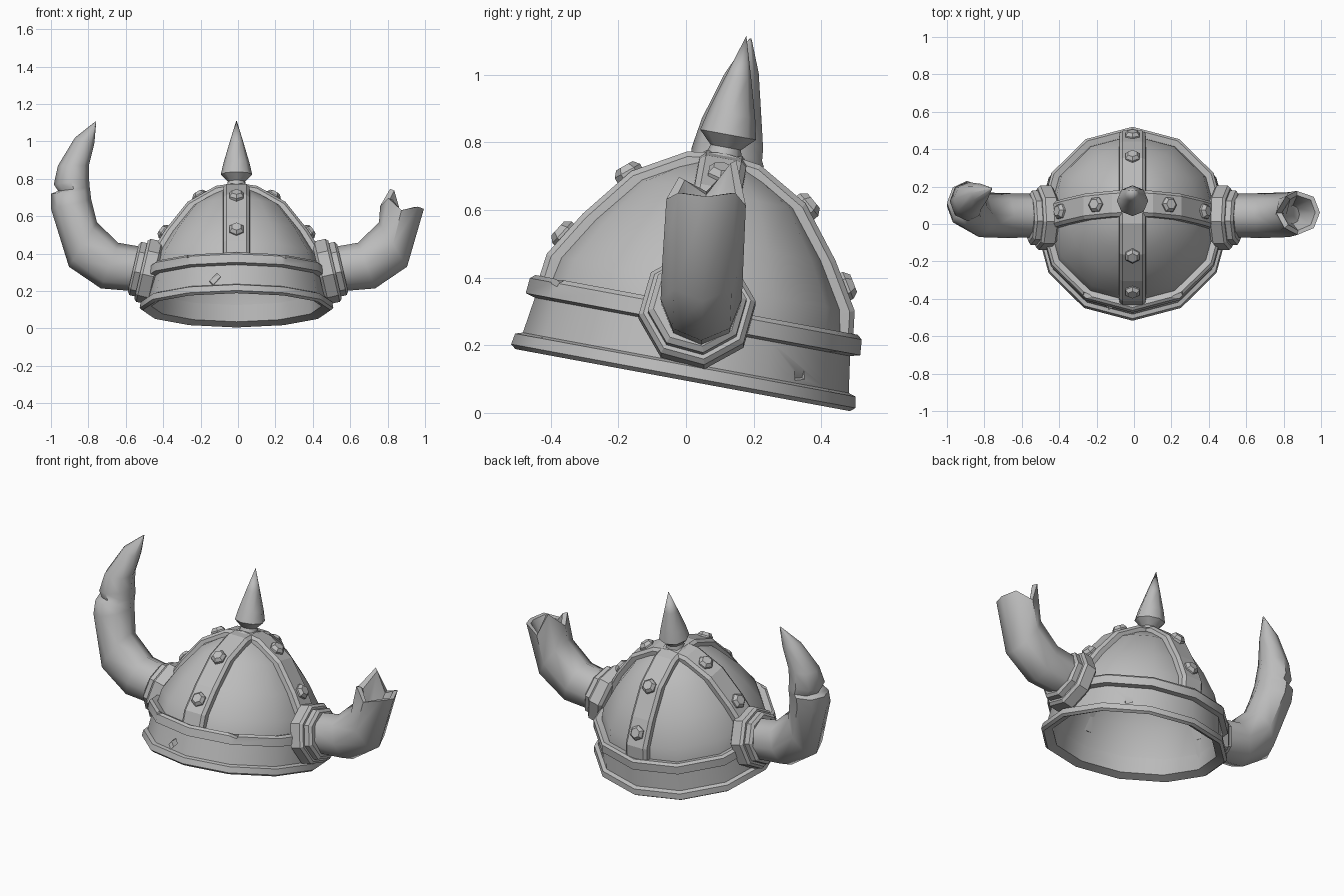
import bpy, bmesh, math
from mathutils import Matrix, Vector, Euler

if "Cube" in bpy.data.objects:
    bpy.data.objects.remove(bpy.data.objects["Cube"])

metal = bpy.data.materials.new("plain_grey")
metal.diffuse_color = (0.5, 0.5, 0.5, 1)
metal.use_nodes = True
metal.node_tree.nodes["Principled BSDF"].inputs["Base Color"].default_value = metal.diffuse_color

# The helmet leans back: parts are built upright, then tilted by this matrix
TILT = Matrix.Translation((-0.008, -0.01, 0.097)) @ Matrix.Rotation(math.radians(-10.5), 4, 'X')


def smooth_shade(ob, angle):
    bpy.ops.object.select_all(action='DESELECT')
    ob.select_set(True)
    bpy.context.view_layer.objects.active = ob
    bpy.ops.object.shade_smooth_by_angle(angle=math.radians(angle))


def make(name, verts, faces, matrix=TILT, smooth=None):
    me = bpy.data.meshes.new(name)
    me.from_pydata([tuple(matrix @ Vector(v)) for v in verts], [], faces)
    bm = bmesh.new()
    bm.from_mesh(me)
    bmesh.ops.remove_doubles(bm, verts=bm.verts, dist=1e-5)
    bmesh.ops.recalc_face_normals(bm, faces=bm.faces)
    bm.to_mesh(me)
    bm.free()
    me.materials.append(metal)
    ob = bpy.data.objects.new(name, me)
    bpy.context.collection.objects.link(ob)
    if smooth:
        smooth_shade(ob, smooth)
    return ob


def bridge(rings, n, loop=False):
    """Quads between consecutive rings of n vertices."""
    m = len(rings)
    return [(i * n + j, i * n + (j + 1) % n, (i + 1) % m * n + (j + 1) % n, (i + 1) % m * n + j)
            for i in range(m if loop else m - 1) for j in range(n)]


def lathe(name, profile, n, matrix=TILT, loop=False, smooth=None, turn=0.0):
    """Turn a (radius, height) profile around the z axis."""
    rings = [[(r * math.cos(turn + math.tau * j / n), r * math.sin(turn + math.tau * j / n), z)
              for j in range(n)] for r, z in profile]
    faces = bridge(rings, n, loop)
    if not loop:
        # flat caps, except where the profile closes to a point
        if profile[0][0] > 1e-4:
            faces.append(tuple(range(n)))
        if profile[-1][0] > 1e-4:
            faces.append(tuple(range((len(rings) - 1) * n, len(rings) * n)))
    return make(name, [v for r in rings for v in r], faces, matrix, smooth)


# Dome shell with an inner surface
dome = [(.46, .18), (.437, .29), (.357, .42), (.245, .56), (.1, .643), (0, .66),
        (0, .637), (.1, .62), (.232, .54), (.34, .405), (.418, .28), (.45, .1), (.455, .03), (.465, .03)]
lathe("dome", dome, 12, loop=True, smooth=35)

# Brow band with raised lower rim and upper ring
band_profile = [(.455, .022), (.503, 0), (.518, .012), (.512, .045), (.49, .052), (.474, .16),
                (.503, .168), (.499, .214), (.485, .226), (.44, .212)]
band = lathe("brow_band", band_profile, 12, loop=True)

# Dents and cracks in the band
for pos, size, rot in [((-.115, -.452, .085), (.028, .05, .06), (.5, .7, .3)),
                       ((.25, -.435, .225), (.06, .05, .03), (.3, .3, .5)),
                       ((-.25, -.435, .228), (.05, .05, .03), (.3, -.3, -.5)),
                       ((.345, .345, .11), (.03, .04, .10), (.2, .3, .8))]:
    box = [(x, y, z) for x in (-.5, .5) for y in (-.5, .5) for z in (-.5, .5)]
    sides = [(0, 1, 3, 2), (4, 6, 7, 5), (0, 4, 5, 1), (2, 3, 7, 6), (0, 2, 6, 4), (1, 5, 7, 3)]
    cutter = make("dent_cutter", box, sides, TILT @ Matrix.LocRotScale(Vector(pos), Euler(rot), Vector(size)))
    cutter.hide_render = True
    mod = band.modifiers.new("dent", 'BOOLEAN')
    mod.operation, mod.solver, mod.object = 'DIFFERENCE', 'EXACT', cutter
    bpy.context.view_layer.objects.active = band
    bpy.ops.object.modifier_apply(modifier=mod.name)
    bpy.data.objects.remove(cutter)
smooth_shade(band, 31)

# Crossing straps over the dome, with chamfered sides
half = [(.475, .2), (.463, .294), (.38, .43), (.262, .58), (.11, .667), (0, .683)]
arc = half + [(-r, z) for r, z in half[-2::-1]]
for name, angle in (("side_strap", 0), ("front_back_strap", 90)):
    rings = []
    for r, z in arc:
        d = Vector((r, z - .1)).normalized() * .05
        rings.append([(r - d.x, -.072, z - d.y), (r - d.x * .3, -.07, z - d.y * .3), (r, -.053, z),
                      (r, .053, z), (r - d.x * .3, .07, z - d.y * .3), (r - d.x, .072, z - d.y)])
    n = 6
    faces = bridge(rings, n) + [tuple(range(n)), tuple(range(len(rings) * n - n, len(rings) * n))]
    make(name, [v for r in rings for v in r], faces, TILT @ Matrix.Rotation(math.radians(angle), 4, 'Z'))

# Hexagonal studs along the straps
stud = [(.043, -.02), (.043, .008), (.028, .026)]
spots = {0: [(.385, .425, 35), (.195, .62, 62)], 90: [(.423, .36, 32), (.268, .572, 50)]}
for base, places in spots.items():
    for angle in (base, base + 180):
        for r, z, tilt in places:
            m = (TILT @ Matrix.Rotation(math.radians(angle), 4, 'Z') @ Matrix.Translation((r, 0, z))
                 @ Matrix.Rotation(math.radians(90 - tilt), 4, 'Y'))
            lathe("stud", stud, 6, m)

# Top spike on a flared neck
lathe("top_spike", [(.056, .66), (.046, .70), (.084, .738), (.07, .80), (.038, .91), (0, 1.035)], 8, smooth=50)

# Stepped octagonal collars where the horns leave the helmet
collar = [(.155, -.085), (.174, -.07), (.174, -.01), (.16, .004), (.147, .004), (.147, .034), (.13, .046), (.1, .046)]
for name, s in (("left_collar", -1), ("right_collar", 1)):
    m = (Matrix.Translation((s * .515, .033, .313)) @ Matrix.Rotation(math.radians(s * 77), 4, 'Y'))
    lathe(name, collar, 8, m, turn=s * .12)


def horn_ring(s, ox, oz, ix, iz, yc, ry, n=8):
    """Ring between an outer and an inner outline point."""
    out = []
    for j in range(n):
        a = math.tau * j / n
        k = math.cos(a) / 2
        out.append(Vector((s * ((ox + ix) / 2 + k * (ox - ix)), yc + ry * math.sin(a), (oz + iz) / 2 + k * (oz - iz))))
    return out


def horn(name, rings, smooth):
    n = 8
    faces = bridge(rings, n) + [tuple(range(n)), tuple(range(len(rings) * n - n, len(rings) * n))]
    make(name, [v for r in rings for v in r], faces, Matrix(), smooth)


stem = [(.5, .195, .45, .425, .045, .115), (.733, .214, .64, .458, .045, .12), (.904, .33, .754, .567, .05, .12)]

# Whole horn with a chipped bend
whole = stem + [(1.0, .64, .785, .69, .095, .122), (1.0, .72, .79, .735, .112, .118),
                (.962, .735, .793, .755, .12, .105), (.985, .77, .796, .795, .122, .106),
                (.963, .87, .797, .872, .135, .088), (.872, 1.02, .768, .99, .165, .05),
                (.762, 1.107, .758, 1.103, .19, .004)]
horn("left_horn", [horn_ring(-1, *p) for p in whole], 48)

# Broken horn: jagged lip and a hollow inside
grow = Vector((.2, .05, .98))
teeth = [.03, .035, -.02, .10, .0, .05, .0, .035]
lip = horn_ring(1, .988, .61, .76, .655, .06, .118)
core = horn_ring(1, .963, .61, .79, .645, .06, .094)
broken = [horn_ring(1, *p) for p in stem]
broken.append([v + grow * t for v, t in zip(lip, teeth)])
broken.append([v + grow * t for v, t in zip(core, teeth)])
broken.append(horn_ring(1, .885, .46, .815, .53, .05, .05))
horn("right_broken_horn", broken, 48)
